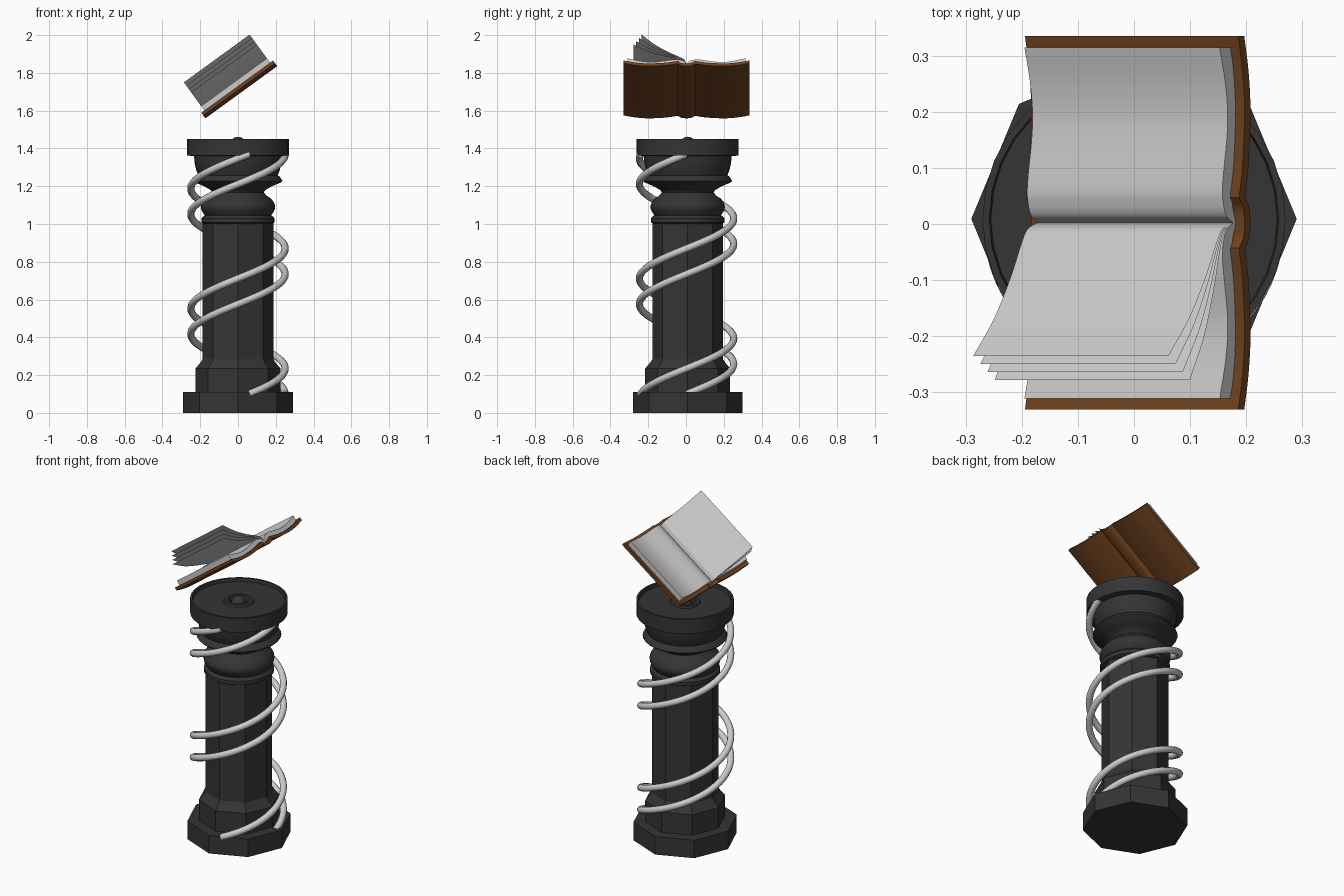
import bpy, bmesh
from math import sin, cos, pi, radians
from mathutils import Vector, Matrix

if "Cube" in bpy.data.objects:
    bpy.data.objects.remove(bpy.data.objects["Cube"])


def material(name, color):
    m = bpy.data.materials.new(name)
    m.diffuse_color = (*color, 1)
    m.use_nodes = True
    m.node_tree.nodes["Principled BSDF"].inputs["Base Color"].default_value = m.diffuse_color
    return m


STONE = material("dark_stone", (0.035, 0.035, 0.035))
LEATHER = material("brown_leather", (0.16, 0.055, 0.014))
CY = 0.009  # pedestal axis offset


def finish(name, bm, mat=None, smooth=None, normals=True):
    if normals:
        bmesh.ops.recalc_face_normals(bm, faces=bm.faces)
    me = bpy.data.meshes.new(name)
    bm.to_mesh(me)
    bm.free()
    ob = bpy.data.objects.new(name, me)
    bpy.context.collection.objects.link(ob)
    if mat:
        me.materials.append(mat)
    if smooth:
        bpy.ops.object.select_all(action='DESELECT')
        ob.select_set(True)
        bpy.context.view_layer.objects.active = ob
        bpy.ops.object.shade_smooth_by_angle(angle=radians(smooth))
    return ob


def lathe(name, profile, sides, smooth=None):
    """Revolve an (r, z) profile and cap both ends."""
    bm = bmesh.new()
    rings = [[bm.verts.new((r * cos(2 * pi * i / sides), CY + r * sin(2 * pi * i / sides), z))
              for i in range(sides)] for r, z in profile]
    for a, b in zip(rings, rings[1:]):
        for i in range(sides):
            j = (i + 1) % sides
            bm.faces.new((a[i], a[j], b[j], b[i]))
    bm.faces.new(rings[0][::-1])
    bm.faces.new(rings[-1])
    return finish(name, bm, STONE, smooth)


def spline(pts, n=6):
    """Catmull-Rom curve through 2D points."""
    p = [Vector(q) for q in pts]
    p = [2 * p[0] - p[1]] + p + [2 * p[-1] - p[-2]]
    out = []
    for a, b, c, d in zip(p, p[1:], p[2:], p[3:]):
        for k in range(n):
            t = k / n
            out.append(0.5 * (2 * b + (c - a) * t + (2 * a - 5 * b + 4 * c - d) * t * t
                              + (3 * b - a - 3 * c + d) * t ** 3))
    return out + [p[-2]]


# Octagonal pedestal foot and shaft
lathe("pedestal_base", [(0.29, 0), (0.29, 0.11)], 8)
lathe("pedestal_plinth", [(0.225, 0.11), (0.225, 0.235), (0.2, 0.265), (0.187, 0.285)], 8)
lathe("pedestal_shaft", [(0.187, 0.25), (0.187, 1.01)], 8)

# Round capital: collar, bulge, neck, flare, lip and bowl
bulge = [(0.175 + 0.022 * sin(pi * k / 8), 1.045 + 0.09 * k / 8) for k in range(9)]
lathe("capital", [(0.18, 1.0), (0.194, 1.008), (0.194, 1.03), (0.18, 1.045)] + bulge +
      [(0.15, 1.15), (0.137, 1.168), (0.145, 1.18), (0.18, 1.2), (0.228, 1.22), (0.235, 1.228),
       (0.222, 1.25), (0.21, 1.258), (0.221, 1.285), (0.229, 1.32), (0.233, 1.36)], 32, 35)

# Round top with shallow dish and central ring
lathe("pedestal_top", [(0.225, 1.36), (0.27, 1.362), (0.27, 1.45), (0.258, 1.45), (0.255, 1.43),
                       (0.085, 1.43), (0.08, 1.44), (0.062, 1.44), (0.058, 1.41)], 32, 35)
bm = bmesh.new()
bmesh.ops.create_uvsphere(bm, u_segments=24, v_segments=12, radius=0.042,
                          matrix=Matrix.Translation((0, CY, 1.42)))
finish("centre_ball", bm, STONE, 60)


# Twin helical rods
PITCH, R = 0.635, 0.25


def helix(name, z_right, z0=0.1, z1=1.37):
    cu = bpy.data.curves.new(name, 'CURVE')
    cu.dimensions = '3D'
    cu.bevel_depth = 0.019
    cu.bevel_resolution = 3
    cu.use_fill_caps = True
    sp = cu.splines.new('POLY')
    n = 120
    sp.points.add(n)
    for i, pt in enumerate(sp.points):
        z = z0 + (z1 - z0) * i / n
        a = 2 * pi * (z - z_right) / PITCH
        pt.co = (R * cos(a), R * sin(a) + 0.003, z, 1)
    sp.use_smooth = True
    ob = bpy.data.objects.new(name, cu)
    bpy.context.collection.objects.link(ob)
    bpy.ops.object.select_all(action='DESELECT')
    ob.select_set(True)
    bpy.context.view_layer.objects.active = ob
    bpy.ops.object.convert(target='MESH')


helix("spiral_rod_lower", 0.1)
helix("spiral_rod_upper", 0.235)

# Floating book: sections (y, n) extruded along tilted u axis
TILT = radians(36)
U = Vector((cos(TILT), 0, sin(TILT)))
N = Vector((-sin(TILT), 0, cos(TILT)))
O = Vector((0.0175, 0.002, 1.6975))


def extrude(name, section, half, closed=True, mat=None, smooth=35):
    bm = bmesh.new()
    a, b = [[bm.verts.new(O + U * s + Vector((0, y, 0)) + N * n) for y, n in section]
            for s in (-half, half)]
    m = len(section)
    for i in range(m if closed else m - 1):
        j = (i + 1) % m
        bm.faces.new((a[j], a[i], b[i], b[j]))
    if closed:
        bm.faces.new(a)
        bm.faces.new(b[::-1])
    return finish(name, bm, mat, smooth, closed)


def mirrored(half):
    """Mirror a curve that starts at the spine (y = 0)."""
    return [Vector((-y, n)) for y, n in half[:0:-1]] + list(half)


# Cover with spine ridge
low = spline([(0, 0), (0.025, 0.003), (0.045, 0.016)]) + \
    spline([(0.052, 0.015), (0.11, 0.005), (0.2, 0), (0.27, 0.006), (0.333, 0.019)])
cover = mirrored(low)
extrude("book_cover", cover + [p + Vector((0, 0.018)) for p in reversed(cover)], 0.235, True, LEATHER)

# Page block
top = spline([(0, 0.025), (0.012, 0.045), (0.035, 0.055), (0.07, 0.057), (0.17, 0.042),
              (0.24, 0.047), (0.313, 0.066)])
under = spline([(0, 0.017), (0.05, 0.03), (0.11, 0.022), (0.2, 0.017), (0.27, 0.023), (0.313, 0.034)])
extrude("page_block", mirrored(top) + mirrored(under)[::-1], 0.215)

# Four lifted loose pages
high = [(0, 0.028), (-0.012, 0.058), (-0.04, 0.077), (-0.1, 0.11), (-0.17, 0.158), (-0.237, 0.221)]
flat = [(0, 0.026), (-0.014, 0.05), (-0.05, 0.065), (-0.12, 0.084), (-0.2, 0.112), (-0.28, 0.156)]
for k in range(4):
    pts = [Vector(h).lerp(Vector(f), k / 3) for h, f in zip(high, flat)]
    extrude(f"loose_page_{k + 1}", spline(pts), 0.215, False)
